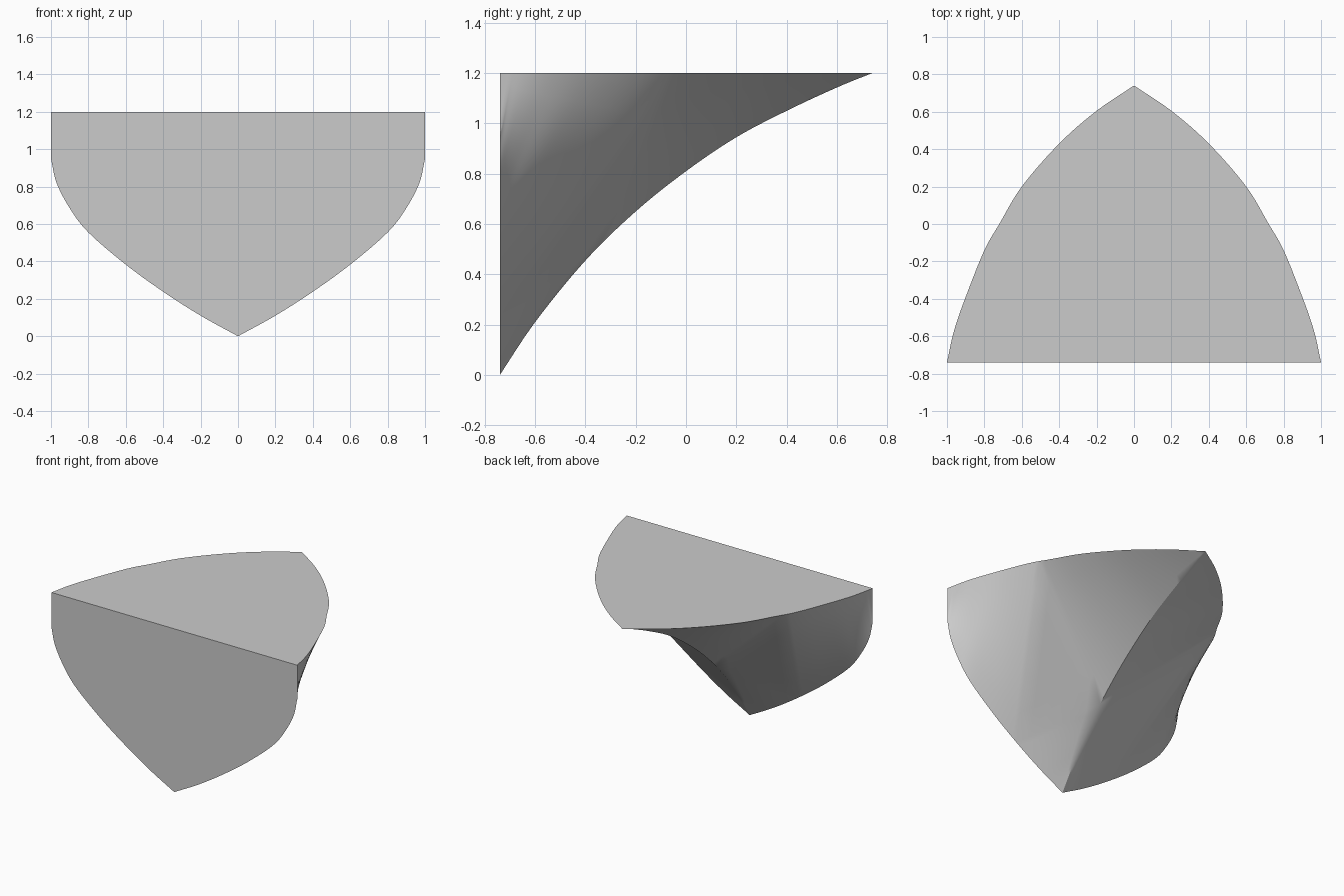
import bpy, bmesh, math
from mathutils import Vector

if "Cube" in bpy.data.objects:
    bpy.data.objects.remove(bpy.data.objects["Cube"])

BACK, TOP = -0.74, 1.2

# the three edge curves of one half
deck = [(1, -.74), (.962, -.57), (.9, -.39), (.8, -.14), (.72, 0), (.6, .2), (.4, .43), (.2, .605), (0, .74)]   # x, y
keel = [(-.74, 0), (-.6, .21), (-.4, .455), (-.2, .65), (0, .81), (.2, .945), (.4, 1.05), (.6, 1.143), (.74, 1.2)]  # y, z
section = [(1, .95), (.97, .82), (.9, .685), (.8, .555), (.6, .383), (.4, .238), (.2, .11), (0, 0)]  # x, z


def smooth(pts, n=6):
    """Catmull-Rom curve through 2D points, n steps per span."""
    p = [Vector(q) for q in pts]
    p = [2 * p[0] - p[1]] + p + [2 * p[-1] - p[-2]]
    out = []
    for i in range(1, len(p) - 2):
        a, b, c, d = p[i - 1:i + 3]
        for k in range(n):
            t = k / n
            out.append(0.5 * (2 * b + (c - a) * t + (2 * a - 5 * b + 4 * c - d) * t * t
                              + (3 * b - a - 3 * c + d) * t ** 3))
    return out + [p[-2]]


def lookup(curve, v, key, val):
    """Linear read-off from a sampled curve, key rising or falling."""
    c = sorted(curve, key=lambda q: q[key])
    for a, b in zip(c, c[1:]):
        if v <= b[key]:
            t = (v - a[key]) / max(b[key] - a[key], 1e-9)
            return a[val] + t * (b[val] - a[val])
    return c[-1][val]


deck_c, keel_c, sec_c = smooth(deck), smooth(keel), smooth(section)
deck_at = lambda y: Vector((lookup(deck_c, y, 1, 0), y, TOP))
keel_at = lambda y: Vector((0, y, lookup(keel_c, y, 0, 1)))

bm = bmesh.new()


def strip(a, b, rows=6):
    """Ruled surface between two matching point lists."""
    grid = [[bm.verts.new(p.lerp(q, r / rows)) for r in range(rows + 1)] for p, q in zip(a, b)]
    for u, v in zip(grid, grid[1:]):
        for r in range(rows):
            bm.faces.new((u[r], u[r + 1], v[r + 1], v[r]))


# side: frame curve ruled to the rear part of the deck edge
pair = smooth([(0, -.70), (1, -.64), (2, -.54), (3, -.40), (4, -.22), (5, -.07)])
side_sec = [Vector((1, BACK, TOP - .25 * i / 4)) for i in range(4)]
side_sec += [Vector((q[0], BACK, q[1])) for q in sec_c[:31]]
side_deck_y = [BACK + .04 * i / 4 for i in range(4)] + [q[1] for q in pair]
side_deck = [deck_at(y) for y in side_deck_y]
strip(side_sec, side_deck)

# bow: keel ruled to the forward part of the deck edge
N = 30
bow_deck = [deck_at(-.07 + .81 * i / N) for i in range(N + 1)]
strip([keel_at(-.35 + 1.09 * i / N) for i in range(N + 1)], bow_deck)

# forefoot: lower frame curve ruled to the rear part of the keel
low_sec = [Vector((q[0], BACK, q[1])) for q in sec_c[30:]]
m = len(low_sec) - 1
strip(low_sec, [keel_at(-.35 - .39 * i / m) for i in range(m + 1)])

# flat patch joining the three strips
R = 6
corner = (low_sec[0], keel_at(-.35), deck_at(-.07))
tri = [[bm.verts.new(corner[0] + (corner[1] - corner[0]) * (i / R) + (corner[2] - corner[0]) * (j / R))
        for j in range(R + 1 - i)] for i in range(R + 1)]
for i in range(R):
    for j in range(R - i):
        bm.faces.new((tri[i][j], tri[i + 1][j], tri[i][j + 1]))
        if j < R - i - 1:
            bm.faces.new((tri[i + 1][j], tri[i + 1][j + 1], tri[i][j + 1]))

# flat deck and rear face
mid = Vector((0, BACK, TOP))
bm.faces.new([bm.verts.new(p) for p in [mid] + side_deck + bow_deck[1:]])
bm.faces.new([bm.verts.new(p) for p in [mid] + side_sec + low_sec[1:]])

# mirror the half and weld
copy = bmesh.ops.duplicate(bm, geom=bm.verts[:] + bm.edges[:] + bm.faces[:])["geom"]
for v in copy:
    if isinstance(v, bmesh.types.BMVert):
        v.co.x *= -1
bmesh.ops.remove_doubles(bm, verts=bm.verts[:], dist=1e-4)
bmesh.ops.dissolve_degenerate(bm, edges=bm.edges[:], dist=1e-5)
bmesh.ops.recalc_face_normals(bm, faces=bm.faces[:])

mesh = bpy.data.meshes.new("bow_hull")
bm.to_mesh(mesh)
bm.free()
hull = bpy.data.objects.new("bow_hull", mesh)
bpy.context.collection.objects.link(hull)
bpy.context.view_layer.objects.active = hull
hull.select_set(True)
bpy.ops.object.shade_smooth_by_angle(angle=math.radians(30))
